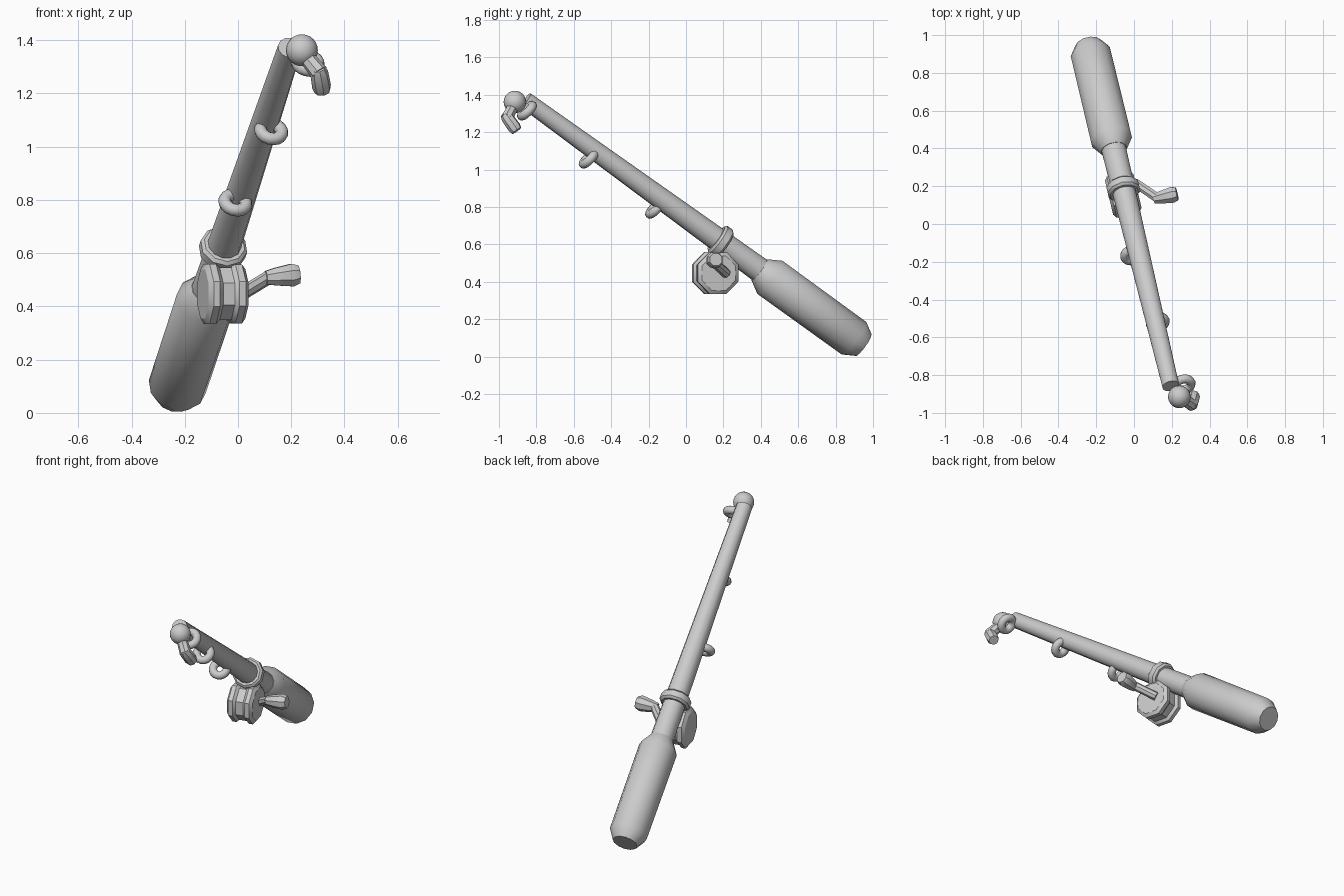
import bpy, bmesh, math
from mathutils import Vector, Matrix

cube = bpy.data.objects.get("Cube")
if cube:
    bpy.data.objects.remove(cube, do_unlink=True)

grey = bpy.data.materials.new("light_grey")
grey.use_nodes = True
grey.diffuse_color = (0.6, 0.6, 0.6, 1)
grey.node_tree.nodes["Principled BSDF"].inputs["Base Color"].default_value = (0.6, 0.6, 0.6, 1)

BUTT = Vector((-0.24, 0.948, 0.0625))
TIP = Vector((0.195, -0.858, 1.371))
AXIS = (TIP - BUTT).normalized()
LENGTH = (TIP - BUTT).length
SIDE = Vector((0.972, 0.234, 0))


def finish(name, bm, angle=40):
    """Turn a bmesh into a shaded object."""
    bmesh.ops.recalc_face_normals(bm, faces=bm.faces)
    mesh = bpy.data.meshes.new(name)
    bm.to_mesh(mesh)
    bm.free()
    mesh.materials.append(grey)
    ob = bpy.data.objects.new(name, mesh)
    bpy.context.collection.objects.link(ob)
    bpy.ops.object.select_all(action='DESELECT')
    ob.select_set(True)
    bpy.context.view_layer.objects.active = ob
    bpy.ops.object.shade_smooth_by_angle(angle=math.radians(angle))
    return ob


def frame(origin, direction):
    rot = Vector(direction).to_track_quat('Z', 'Y').to_matrix().to_4x4()
    return Matrix.Translation(origin) @ rot


def lathe(name, origin, direction, profile, sides, angle=40):
    """Closed turned solid; profile is (distance, radius) pairs."""
    bm = bmesh.new()
    m = frame(origin, direction)
    rings = []
    for d, r in profile:
        turn = [2 * math.pi * (i + 0.5) / sides for i in range(sides)]
        rings.append([bm.verts.new(m @ Vector((r * math.cos(a), r * math.sin(a), d))) for a in turn])
    for low, high in zip(rings, rings[1:]):
        for i in range(sides):
            j = (i + 1) % sides
            bm.faces.new((low[i], low[j], high[j], high[i]))
    bm.faces.new(rings[0][::-1])
    bm.faces.new(rings[-1])
    return finish(name, bm, angle)


def rod_between(name, a, b, profile, sides=8):
    """Turned solid from a to b; profile is (fraction, radius) pairs."""
    a, b = Vector(a), Vector(b)
    span = (b - a).length
    return lathe(name, a, b - a, [(t * span, r) for t, r in profile], sides)


def ring(name, centre, direction, major=0.041, minor=0.024, around=16, tube=10):
    bm = bmesh.new()
    m = frame(centre, direction)
    loops = []
    for i in range(around):
        u = 2 * math.pi * i / around
        loop = []
        for k in range(tube):
            v = 2 * math.pi * k / tube
            r = major + minor * math.cos(v)
            loop.append(bm.verts.new(m @ Vector((r * math.cos(u), r * math.sin(u), minor * math.sin(v)))))
        loops.append(loop)
    for i in range(around):
        p, q = loops[i], loops[(i + 1) % around]
        for k in range(tube):
            n = (k + 1) % tube
            bm.faces.new((p[k], q[k], q[n], p[n]))
    return finish(name, bm, 60)


# Handle grip and tapering pole
lathe("handle_grip", BUTT, AXIS, [(0, 0.073), (0.063, 0.11), (0.628, 0.112), (0.70, 0.07)], 12)
lathe("pole", BUTT + AXIS * 0.66, AXIS, [(0, 0.068), (LENGTH - 0.66, 0.046)], 12)

# Collar that holds the reel
lathe("reel_collar", BUTT + AXIS * 0.93, AXIS,
      [(0, 0.078), (0.012, 0.09), (0.048, 0.09), (0.06, 0.078)], 10)

# Reel drum with two flanges
lathe("reel", Vector((-0.132, 0.139, 0.447)), SIDE,
      [(0, 0.1), (0.015, 0.122), (0.04, 0.122), (0.055, 0.107),
       (0.10, 0.107), (0.115, 0.12), (0.14, 0.12), (0.155, 0.1)], 8, 35)

# Crank arm and its knob
rod_between("crank_arm", (0.01, 0.215, 0.445), (0.125, 0.137, 0.515), [(0, 0.026), (1, 0.026)])
rod_between("crank_knob", (0.105, 0.133, 0.508), (0.228, 0.16, 0.52),
            [(0, 0.027), (0.3, 0.036), (0.8, 0.046), (1, 0.036)])

# Line guides under the pole
guides = {"lower": (-0.01, -0.165, 0.79), "middle": (0.125, -0.52, 1.058), "tip": (0.262, -0.85, 1.315)}
for label, place in guides.items():
    ring(label + "_guide", place, AXIS + Vector((0, 0.1, 0.15)))

# Ball at the tip
bm = bmesh.new()
bmesh.ops.create_uvsphere(bm, u_segments=20, v_segments=12, radius=0.06,
                          matrix=Matrix.Translation((0.24, -0.915, 1.362)))
finish("tip_ball", bm)

# Short hanging lure below the ball
rod_between("lure_link", (0.25, -0.92, 1.345), (0.307, -0.958, 1.275), [(0, 0.03), (1, 0.034)])
rod_between("lure_end", (0.302, -0.968, 1.295), (0.317, -0.905, 1.208),
            [(0, 0.026), (0.2, 0.034), (0.8, 0.036), (1, 0.03)])
